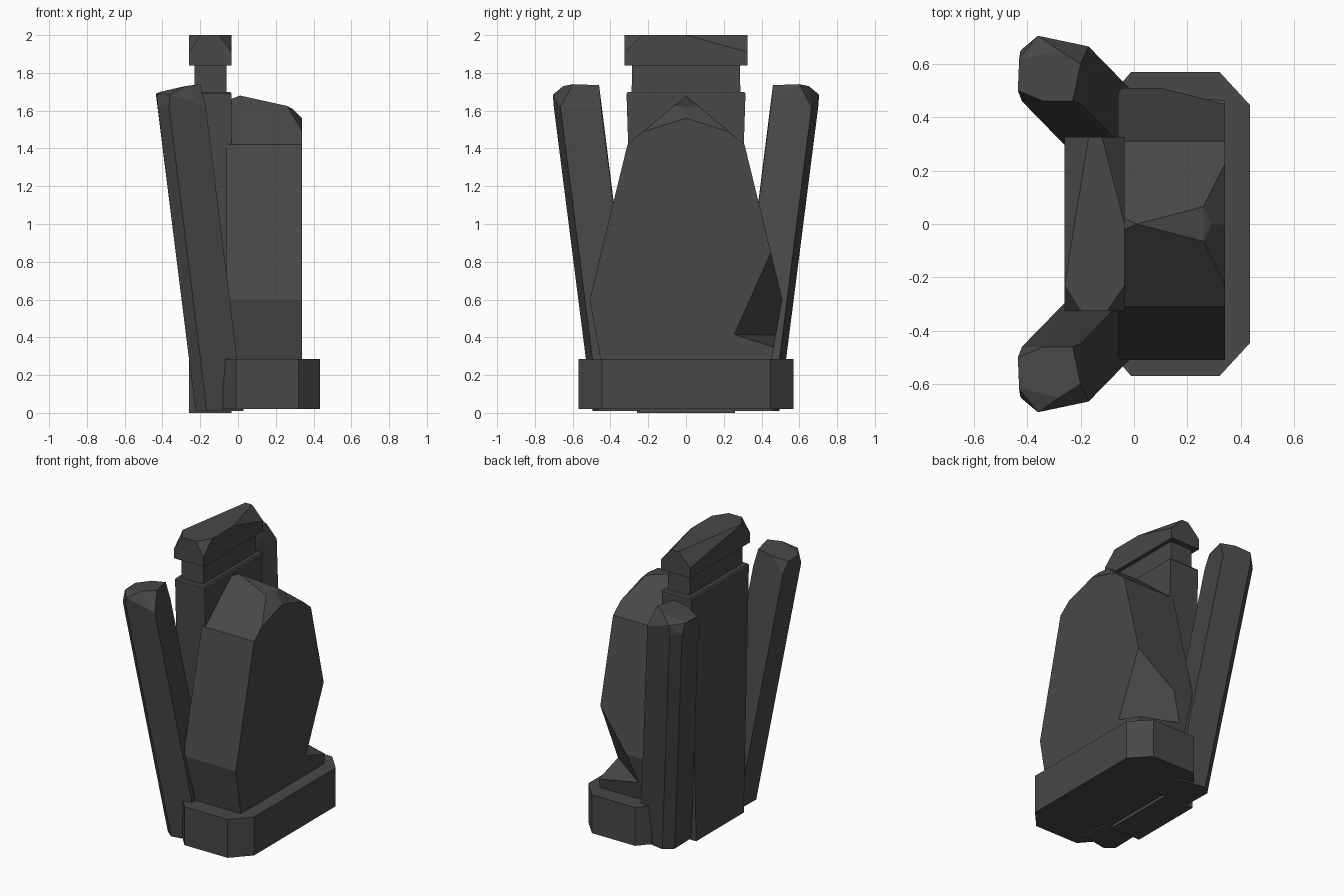
import bpy, bmesh

if "Cube" in bpy.data.objects:
    bpy.data.objects.remove(bpy.data.objects["Cube"])

grey = bpy.data.materials.new("dark_grey")
grey.diffuse_color = (0.065, 0.065, 0.065, 1)
grey.use_nodes = True
grey.node_tree.nodes["Principled BSDF"].inputs["Base Color"].default_value = grey.diffuse_color


def hull(name, pts):
    """Flat-faced convex solid around a few corner points."""
    bm = bmesh.new()
    for p in pts:
        bm.verts.new(p)
    res = bmesh.ops.convex_hull(bm, input=bm.verts[:])
    loose = {v for v in res["geom_interior"] + res["geom_unused"]
             if isinstance(v, bmesh.types.BMVert) and v.is_valid and not v.link_faces}
    bmesh.ops.delete(bm, geom=list(loose), context='VERTS')
    bmesh.ops.dissolve_limit(bm, angle_limit=0.03, verts=bm.verts[:], edges=bm.edges[:])
    bmesh.ops.recalc_face_normals(bm, faces=bm.faces[:])
    me = bpy.data.meshes.new(name)
    bm.to_mesh(me)
    bm.free()
    me.materials.append(grey)
    ob = bpy.data.objects.new(name, me)
    bpy.context.collection.objects.link(ob)
    return ob


def box(x0, x1, y, z):
    return [(x, s * y, z) for x in (x0, x1) for s in (-1, 1)]


def both(pts):
    return [(x, s * y, z) for x, y, z in pts for s in (-1, 1)]


# Tapered back slab, with a small bevelled rim, and the neck above it
hull("back_slab", box(-.26, -.035, .26, 0) + box(-.26, -.035, .315, 1.69)
     + box(-.255, -.04, .308, 1.70))
hull("neck", box(-.23, -.062, .288, 1.69) + box(-.23, -.062, .285, 1.85))

# Cap with a flat top and irregularly cut corners
top = [(-.17, .325), (-.12, .325), (-.035, 0), (-.035, -.23),
       (-.10, -.325), (-.20, -.325), (-.26, -.23)]
hull("cap", box(-.26, -.035, .325, 1.84) + box(-.26, -.035, .325, 1.91)
     + [(x, y, 2.0) for x, y in top])

# Main body: wide hips, tapering shoulders and a faceted roof
body = hull("main_body",
            box(-.06, .34, .45, .27) + box(-.06, .34, .51, .60) + box(-.06, .34, .31, 1.42)
            + both([(.34, .225, 1.49), (.26, .065, 1.625), (-.035, .02, 1.662)])
            + [(.01, 0, 1.68), (.29, 0, 1.61), (.34, 0, 1.56)])

# Chipped notch low on one side of the body
cutter = hull("notch_cutter", [(.436, .188, .417), (-.076, .55, .41), (.436, .529, 1.18),
                               (.436, .49, .32), (.436, .9, .5)])
cutter.hide_render = True
cutter.hide_set(True)
mod = body.modifiers.new("notch", 'BOOLEAN')
mod.operation = 'DIFFERENCE'
mod.solver = 'EXACT'
mod.object = cutter

# Base block with cut corners
plan = [(-.08, .49), (-.01, .57), (.32, .57), (.435, .445)]
hull("base", both([(x, y, z) for x, y in plan for z in (.02, .285)]))

# Two leaning side posts with faceted tips
section = [(-.42, .46), (-.425, .65), (-.365, .70), (-.17, .665), (-.20, .45)]
tip = [(-.34, .46, 1.715), (-.23, .46, 1.735), (-.20, .60, 1.74),
       (-.28, .65, 1.73), (-.41, .62, 1.70), (-.435, .50, 1.69),
       (-.43, .62, 1.69), (-.36, .705, 1.685)]
for side, s in (("front", -1), ("rear", 1)):
    pts = [(x, s * y, 1.62) for x, y in section]
    pts += [(x + .2, s * (y - .205), .01) for x, y in section]
    hull(side + "_post", pts + [(x, s * y, z) for x, y, z in tip])
